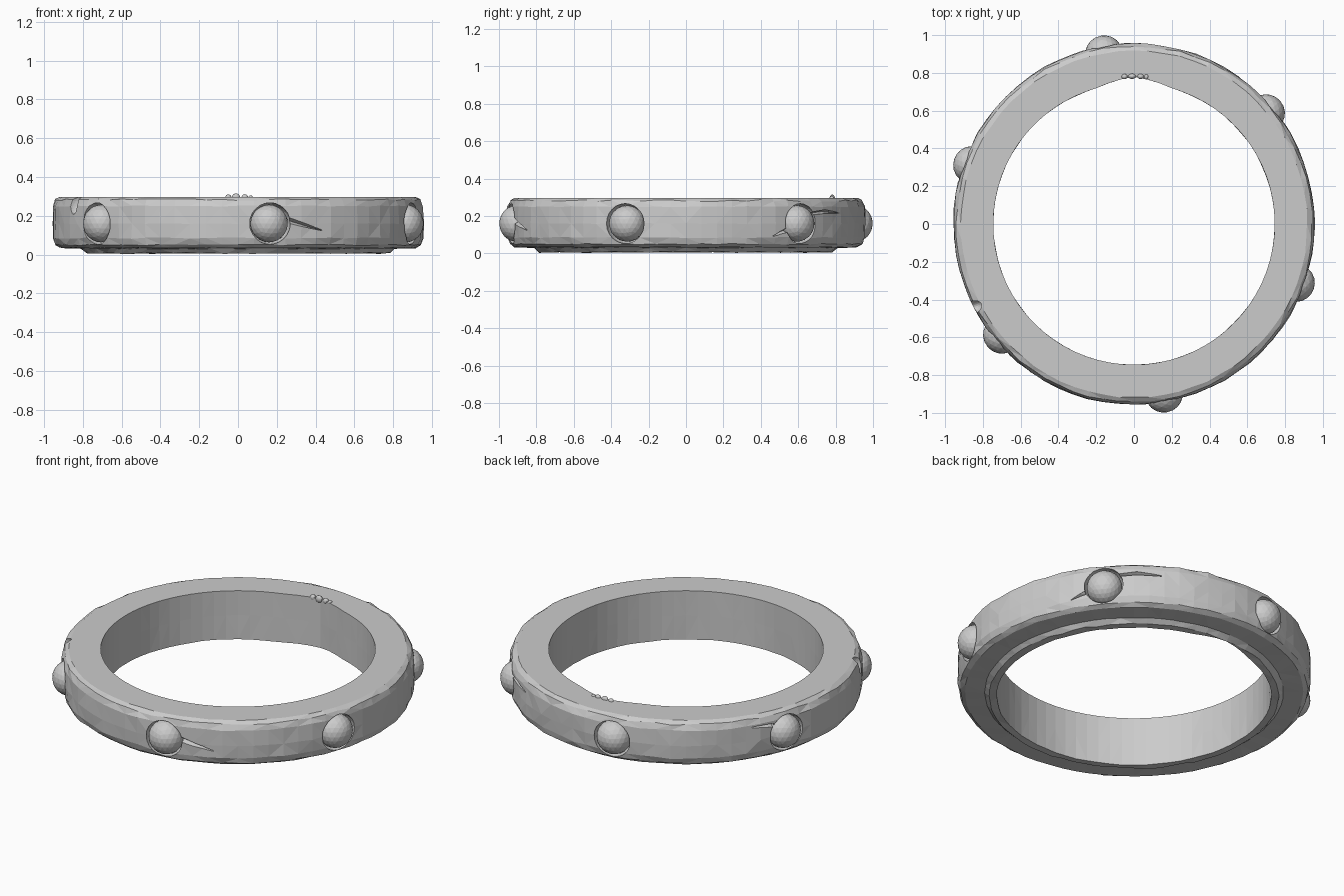
import bpy, bmesh, math, random
from mathutils import Vector, Matrix

random.seed(4)
if "Cube" in bpy.data.objects:
    bpy.data.objects.remove(bpy.data.objects["Cube"], do_unlink=True)

SEGMENTS = 72
OUTER = 0.955

stone = bpy.data.materials.new("light_grey")
stone.use_nodes = True
stone.diffuse_color = (0.6, 0.6, 0.6, 1)
stone.node_tree.nodes["Principled BSDF"].inputs["Base Color"].default_value = (0.6, 0.6, 0.6, 1)


def polar(deg, r, z):
    a = math.radians(deg)
    return Vector((r * math.cos(a), r * math.sin(a), z))


def to_object(name, bm):
    bmesh.ops.recalc_face_normals(bm, faces=bm.faces)
    mesh = bpy.data.meshes.new(name)
    bm.to_mesh(mesh)
    bm.free()
    mesh.materials.append(stone)
    obj = bpy.data.objects.new(name, mesh)
    bpy.context.collection.objects.link(obj)
    return obj


def loft(name, rings, closed=False):
    """Skin a list of equal vertex loops."""
    bm = bmesh.new()
    loops = [[bm.verts.new(p) for p in ring] for ring in rings]
    count = len(loops)
    for i in range(count if closed else count - 1):
        a, b = loops[i], loops[(i + 1) % count]
        for j in range(len(a)):
            k = (j + 1) % len(a)
            bm.faces.new((a[j], a[k], b[k], b[j]))
    if not closed:
        bm.faces.new(loops[0])
        bm.faces.new(loops[-1])
    bmesh.ops.triangulate(bm, faces=bm.faces)
    return to_object(name, bm)


def ball(name, deg, r, z, size):
    """Faceted ball, sized along radial, tangent and vertical axes."""
    bm = bmesh.new()
    place = (Matrix.Translation(polar(deg, r, z)) @ Matrix.Rotation(math.radians(deg), 4, 'Z')
             @ Matrix.Diagonal((*size, 1)))
    bmesh.ops.create_icosphere(bm, subdivisions=3, radius=1, matrix=place)
    return to_object(name, bm)


def carve(target, cutter):
    mod = target.modifiers.new("carve", 'BOOLEAN')
    mod.operation = 'DIFFERENCE'
    mod.solver = 'EXACT'
    mod.object = cutter
    bpy.context.view_layer.objects.active = target
    bpy.ops.object.modifier_apply(modifier=mod.name)
    bpy.data.objects.remove(cutter, do_unlink=True)


def crack(points):
    """Wedge groove along (degrees, height, half width) points on the outer wall."""
    rings = []
    for deg, z, w in points:
        rings.append([polar(deg, OUTER - 0.022, z), polar(deg, OUTER, z + w),
                      polar(deg, OUTER + 0.03, z), polar(deg, OUTER, z - w)])
    carve(band, loft("crack_cutter", rings))


# Ring band: radius, height, roughness around the whole profile
profile = [(0.745, 0.297, 0), (0.918, 0.297, 0.003), (0.942, 0.283, 0.005),
           (0.955, 0.25, 0.003), (0.957, 0.16, 0.003), (0.954, 0.085, 0.004),
           (0.942, 0.05, 0.004), (0.918, 0.034, 0.002), (0.81, 0.03, 0.002),
           (0.785, 0.007, 0.004), (0.745, 0.006, 0.002), (0.745, 0.15, 0.001)]
rings = []
for s in range(SEGMENTS):
    deg = s * 360 / SEGMENTS
    chip = 0.035 * max(0, 1 - abs(deg - 90) / 16)
    ring = []
    for r, z, rough in profile:
        radius = r + random.uniform(-rough, rough)
        if r < 0.75:
            radius += chip
        height = z if z > 0.29 else z + random.uniform(-rough, rough)
        ring.append(polar(deg, radius, height))
    rings.append(ring)
band = loft("ring_band", rings, closed=True)

# Six round studs in shallow sockets
for i in range(6):
    deg = -80 + 60 * i
    carve(band, ball("socket_cutter", deg, 0.938, 0.16, (0.1, 0.108, 0.108)))
    ball(f"stud_{i + 1}", deg, 0.922, 0.16, (0.09, 0.097, 0.097))

# Cracks spreading from the studs
crack([(-75, 0.18, 0.016), (-70, 0.157, 0.012), (-63, 0.125, 0.002)])
crack([(45, 0.215, 0.008), (51, 0.224, 0.011), (59, 0.216, 0.003)])
crack([(35, 0.13, 0.016), (32, 0.112, 0.009), (29, 0.092, 0.002)])
crack([(155, 0.225, 0.011), (150, 0.235, 0.007), (147, 0.238, 0.002)])

# Worn notch in the upper outer edge
carve(band, ball("notch_cutter", 207.5, 0.95, 0.262, (0.05, 0.034, 0.055)))

# Crumbs on the chipped inner rim
for x, size in ((-0.05, 0.016), (-0.01, 0.021), (0.035, 0.017), (0.065, 0.011)):
    ball("rim_crumb", 90 - math.degrees(x / 0.78), 0.782, 0.294, (0.014, size, size))
